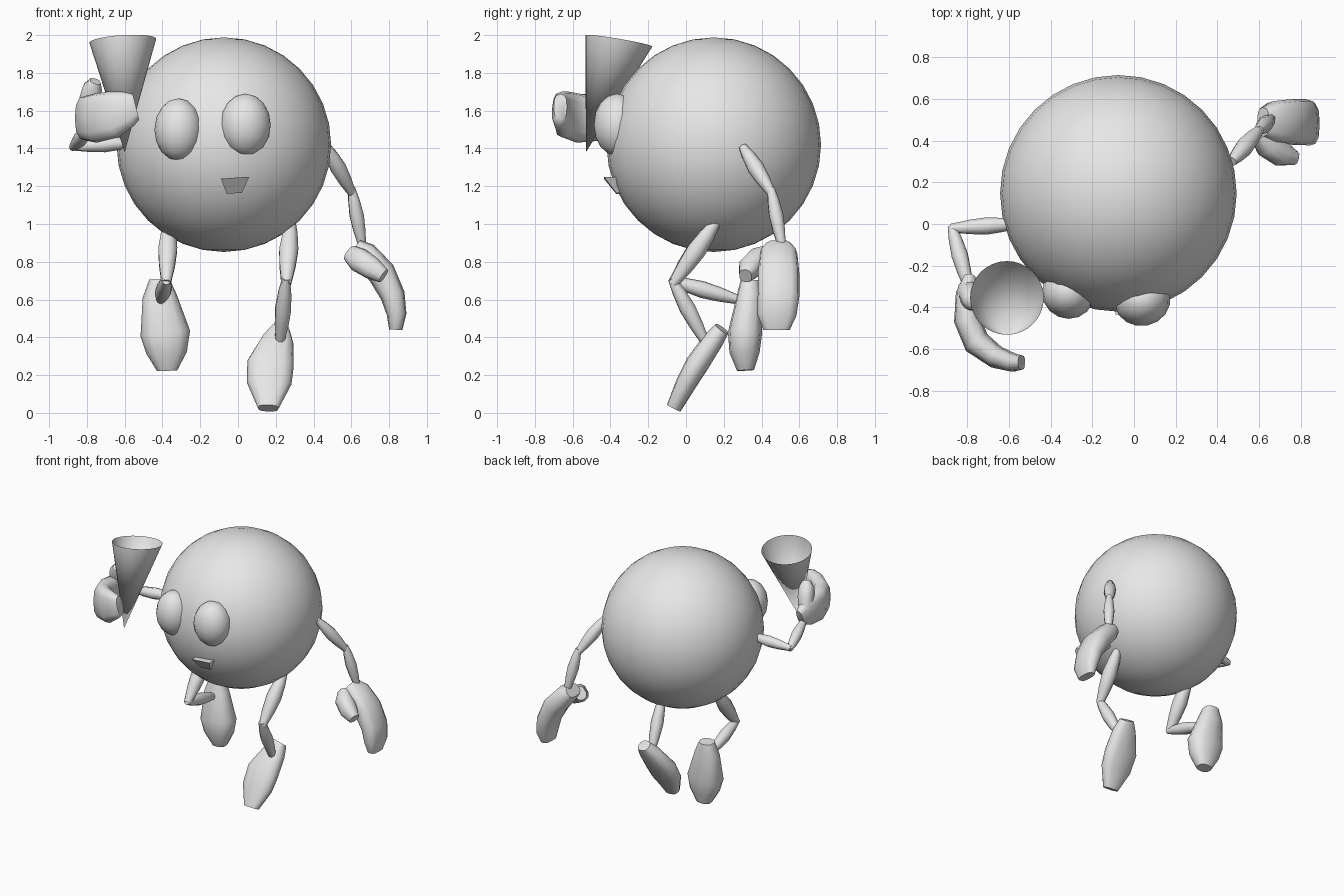
import bpy, bmesh, math
from mathutils import Vector

cube = bpy.data.objects.get("Cube")
if cube:
    bpy.data.objects.remove(cube, do_unlink=True)

grey = bpy.data.materials.new("plain_grey")
grey.use_nodes = True
grey.diffuse_color = (0.8, 0.8, 0.8, 1)
grey.node_tree.nodes["Principled BSDF"].inputs["Base Color"].default_value = (0.8, 0.8, 0.8, 1)


def finish(name, bm, smooth=60, recalc=True):
    """Turn a bmesh into a named, shaded object."""
    if recalc:
        bmesh.ops.recalc_face_normals(bm, faces=bm.faces)
    mesh = bpy.data.meshes.new(name)
    bm.to_mesh(mesh)
    bm.free()
    mesh.materials.append(grey)
    ob = bpy.data.objects.new(name, mesh)
    bpy.context.collection.objects.link(ob)
    if smooth:
        bpy.ops.object.select_all(action="DESELECT")
        ob.select_set(True)
        bpy.context.view_layer.objects.active = ob
        bpy.ops.object.shade_smooth_by_angle(angle=math.radians(smooth))
    return ob


def ball(name, centre, size, segments, turn=0):
    """Ellipsoid with half sizes, turned about z."""
    bm = bmesh.new()
    bmesh.ops.create_uvsphere(bm, u_segments=segments, v_segments=segments // 2, radius=1)
    ob = finish(name, bm)
    ob.location, ob.scale = centre, size
    ob.rotation_euler.z = turn
    return ob


def loft(name, stations, side, sides=8, power=1.0):
    """Skin rounded sections (x, y, z, half width, half depth) along a path."""
    bm = bmesh.new()
    points = [Vector(s[:3]) for s in stations]
    rings = []
    for i, (p, s) in enumerate(zip(points, stations)):
        along = (points[min(i + 1, len(points) - 1)] - points[max(i - 1, 0)]).normalized()
        u = Vector(side)
        u = (u - along * u.dot(along)).normalized()
        v = along.cross(u)
        ring = []
        for k in range(sides):
            a = math.tau * k / sides
            c, d = math.cos(a), math.sin(a)
            c = math.copysign(abs(c) ** power, c)
            d = math.copysign(abs(d) ** power, d)
            ring.append(bm.verts.new(p + u * c * s[3] + v * d * s[4]))
        rings.append(ring)
    for r, q in zip(rings, rings[1:]):
        for k in range(sides):
            n = (k + 1) % sides
            bm.faces.new((r[k], r[n], q[n], q[k]))
    bm.faces.new(rings[0])
    bm.faces.new(rings[-1])
    return finish(name, bm)


def limb(name, start, end, thick):
    """Spindle-shaped limb segment, widest at the middle."""
    a, b = Vector(start), Vector(end)
    shape = ((0, 0.5), (0.2, 0.8), (0.45, 1), (0.7, 0.85), (1, 0.5))
    rows = [(*a.lerp(b, t), thick * w, thick * w) for t, w in shape]
    loft(name, rows, (0.3, 1, 0.2))


# Body and eyes
ball("body", (-0.075, 0.147, 1.42), (0.568,) * 3, 32)
ball("right_eye", (-0.315, -0.33, 1.5), (0.128, 0.125, 0.165), 16, -0.4)
ball("left_eye", (0.04, -0.365, 1.525), (0.136, 0.125, 0.165), 16, 0.2)

# Mouth: wedge with a trapezoid front
bm = bmesh.new()
front = [(-0.09, -0.435, 1.24), (0.06, -0.435, 1.25), (0.02, -0.37, 1.165), (-0.06, -0.37, 1.16)]
f = [bm.verts.new(p) for p in front]
b = [bm.verts.new((x, -0.33, z)) for x, y, z in front]
bm.faces.new(f)
bm.faces.new(b)
for k in range(4):
    n = (k + 1) % 4
    bm.faces.new((f[k], f[n], b[n], b[k]))
finish("mouth", bm, smooth=0)

# Open cone held in the right hand
bm = bmesh.new()
tip = bm.verts.new((-0.6, -0.53, 1.38))
rim = []
for k in range(32):
    a = math.tau * k / 32
    dx, dy = 0.177 * math.cos(a), 0.177 * math.sin(a)
    rim.append(bm.verts.new((-0.61 + dx, -0.355 + dy, 1.97 + 0.06 * dx - 0.17 * dy)))
for k in range(32):
    bm.faces.new((tip, rim[(k + 1) % 32], rim[k]))
finish("cone", bm, recalc=True)

# Arms
limb("right_upper_arm", (-0.56, 0.0, 1.43), (-0.88, -0.02, 1.41), 0.042)
limb("right_forearm", (-0.875, -0.01, 1.405), (-0.79, -0.32, 1.5), 0.04)
limb("left_upper_arm", (0.47, 0.30, 1.41), (0.605, 0.455, 1.16), 0.045)
limb("left_forearm", (0.602, 0.45, 1.19), (0.66, 0.51, 0.87), 0.04)

# Legs
limb("right_thigh", (-0.365, 0.16, 1.01), (-0.38, -0.07, 0.69), 0.054)
limb("right_shin", (-0.38, -0.08, 0.7), (-0.41, 0.29, 0.595), 0.045)
limb("left_thigh", (0.28, 0.16, 1.01), (0.255, -0.07, 0.68), 0.054)
limb("left_shin", (0.255, -0.075, 0.71), (0.22, 0.11, 0.36), 0.045)

# Feet, from heel to toe
loft("left_foot", [
    (0.225, 0.19, 0.445, 0.05, 0.042),
    (0.21, 0.145, 0.385, 0.085, 0.055),
    (0.172, 0.06, 0.26, 0.124, 0.062),
    (0.165, 0.0, 0.155, 0.118, 0.055),
    (0.16, -0.065, 0.025, 0.055, 0.04)], (1, 0, 0), 12, 0.8)
loft("right_foot", [
    (-0.415, 0.34, 0.705, 0.055, 0.05),
    (-0.415, 0.335, 0.62, 0.09, 0.065),
    (-0.385, 0.312, 0.42, 0.132, 0.09),
    (-0.378, 0.31, 0.32, 0.108, 0.08),
    (-0.375, 0.315, 0.225, 0.055, 0.045)], (1, 0, 0), 12, 0.8)

# Left hand: hanging mitten with thumb
loft("left_hand", [
    (0.62, 0.49, 0.88, 0.07, 0.045),
    (0.67, 0.49, 0.84, 0.10, 0.07),
    (0.76, 0.49, 0.74, 0.11, 0.075),
    (0.82, 0.49, 0.62, 0.11, 0.065),
    (0.84, 0.48, 0.52, 0.105, 0.052),
    (0.835, 0.48, 0.44, 0.07, 0.035)], (0, 1, 0), 12, 0.7)
loft("left_thumb", [
    (0.6, 0.43, 0.84, 0.05, 0.04),
    (0.64, 0.38, 0.81, 0.065, 0.06),
    (0.71, 0.335, 0.765, 0.06, 0.06),
    (0.77, 0.315, 0.725, 0.04, 0.035)], (0.6, 0, 0.8), 10, 0.8)

# Right hand: mitten curled round the cone, thumb on top
loft("right_hand", [
    (-0.79, -0.26, 1.53, 0.06, 0.03),
    (-0.8, -0.33, 1.555, 0.11, 0.055),
    (-0.8, -0.46, 1.56, 0.12, 0.065),
    (-0.755, -0.57, 1.56, 0.13, 0.065),
    (-0.66, -0.64, 1.58, 0.125, 0.055),
    (-0.58, -0.665, 1.61, 0.095, 0.045),
    (-0.54, -0.665, 1.62, 0.07, 0.035)], (0, 0, 1), 12, 0.75)
loft("right_thumb", [
    (-0.8, -0.32, 1.58, 0.05, 0.05),
    (-0.785, -0.34, 1.66, 0.055, 0.055),
    (-0.77, -0.37, 1.72, 0.052, 0.05),
    (-0.755, -0.39, 1.755, 0.03, 0.03)], (1, 0, 0), 10, 0.8)
